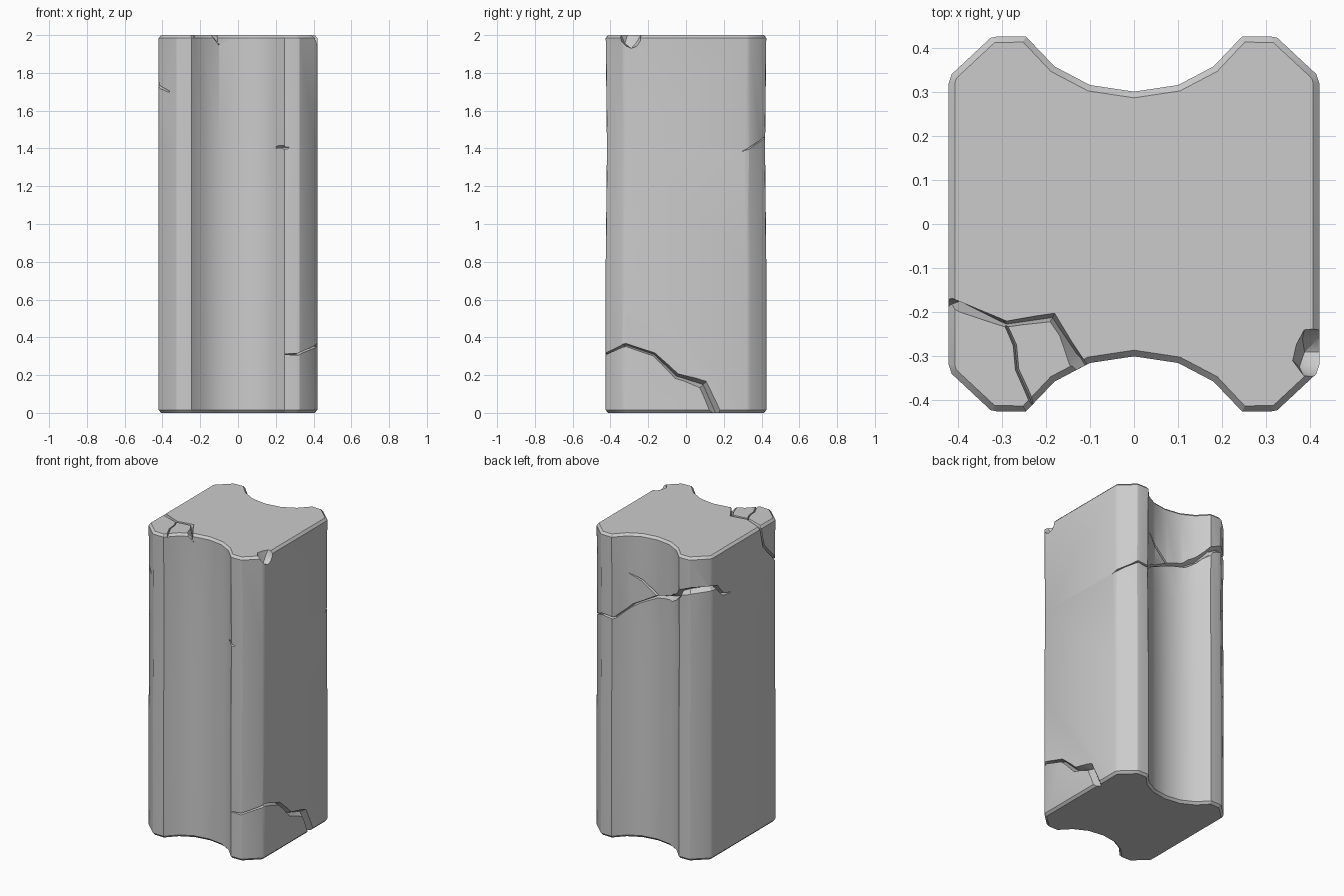
import bpy, bmesh, random
from mathutils import Vector

if "Cube" in bpy.data.objects:
    bpy.data.objects.remove(bpy.data.objects["Cube"])

random.seed(4)

# Quarter outline of the column, mirrored to the full fluted section
quarter = [(0.42, 0.32), (0.413, 0.34), (0.325, 0.422), (0.31, 0.425),
           (0.245, 0.425), (0.18, 0.357), (0.10, 0.315)]
half = quarter + [(0, 0.30)] + [(-x, y) for x, y in reversed(quarter)]
outline = half + [(-x, -y) for x, y in half]


def make_object(name, bm):
    bmesh.ops.recalc_face_normals(bm, faces=bm.faces)
    me = bpy.data.meshes.new(name)
    bm.to_mesh(me)
    bm.free()
    ob = bpy.data.objects.new(name, me)
    bpy.context.collection.objects.link(ob)
    return ob


def loft(name, rings):
    bm = bmesh.new()
    rows = [[bm.verts.new(p) for p in r] for r in rings]
    n = len(rows[0])
    for a, b in zip(rows, rows[1:]):
        for i in range(n):
            j = (i + 1) % n
            bm.faces.new((a[i], a[j], b[j], b[i]))
    bm.faces.new(rows[0])
    bm.faces.new(rows[-1])
    return make_object(name, bm)


def inset(pts, d):
    out = []
    for i, p in enumerate(pts):
        a, c = Vector(pts[i - 1]), Vector(pts[(i + 1) % len(pts)])
        t = (c - a).normalized()
        out.append((p[0] - t.y * d, p[1] + t.x * d))
    return out


# Column body with bevelled ends and slightly worn faces
levels = [(0, 0.014, 1), (0.015, 0, 1), (0.8, 0, 1), (1.4, 0, 0.985), (1.985, 0, 1), (2, 0.014, 1)]
column = loft("stone_column", [[(x, y * s, z) for x, y in inset(outline, d)]
                               for z, d, s in levels])
cutters = []


# V-shaped crack following surface points: (point, outward normal, half width)
def crack(name, path, depth=0.035, lift=0.02):
    rings = []
    pts = [Vector(p) for p, n, w in path]
    for i, (p, n, w) in enumerate(path):
        n = Vector(n).normalized()
        t = pts[min(i + 1, len(pts) - 1)] - pts[max(i - 1, 0)]
        s = n.cross(t).normalized() * w * (depth + lift) / depth
        p = pts[i]
        rings.append([p + n * lift + s, p + n * lift - s, p - n * depth])
    cutters.append(loft(name, rings))


U, B, L, R, F = (0, 0, 1), (0, 1, 0), (-1, 0, 0), (1, 0, 0), (0, -1, 0)

# Crack over the top front-left corner and down the left side
crack("top_crack", [
    ((-0.36, -0.38, 1.70), (-1, -1, 0), 0.003),
    ((-0.42, -0.33, 1.73), (-1, -0.4, 0), 0.006),
    ((-0.42, -0.21, 1.86), L, 0.008),
    ((-0.42, -0.175, 2.0), (-1, 0, 1), 0.009),
    ((-0.29, -0.227, 2), U, 0.007),
    ((-0.185, -0.212, 2), U, 0.011),
    ((-0.13, -0.31, 2), (0, -0.5, 1), 0.016),
    ((-0.10, -0.32, 1.95), F, 0.003)])
crack("top_branch", [
    ((-0.295, -0.22, 2), U, 0.003), ((-0.27, -0.275, 2), U, 0.004),
    ((-0.265, -0.33, 2), U, 0.004), ((-0.225, -0.42, 2), U, 0.005)], 0.02)

# Long crack around the back
crack("back_crack", [
    ((0.42, 0.30, 1.385), R, 0.002),
    ((0.417, 0.335, 1.40), (1, 0.6, 0), 0.005),
    ((0.32, 0.423, 1.46), (0.5, 1, 0), 0.006),
    ((0.235, 0.415, 1.45), B, 0.007),
    ((0.15, 0.34, 1.53), B, 0.008),
    ((0.0, 0.30, 1.61), B, 0.009),
    ((-0.12, 0.32, 1.64), B, 0.015),
    ((-0.18, 0.357, 1.68), (0.5, 1, 0), 0.019),
    ((-0.25, 0.42, 1.75), B, 0.019),
    ((-0.32, 0.42, 1.78), (-0.4, 1, 0), 0.02),
    ((-0.417, 0.33, 1.79), (-1, 0.5, 0), 0.015),
    ((-0.42, 0.28, 1.78), L, 0.011),
    ((-0.42, 0.216, 1.71), L, 0.009),
    ((-0.42, 0.134, 1.69), L, 0.002)])
crack("back_branch", [
    ((0.0, 0.30, 1.62), B, 0.008), ((0.09, 0.313, 1.69), B, 0.007),
    ((0.17, 0.352, 1.74), B, 0.002)])

# Crack across the lower right corner
crack("lower_crack", [
    ((0.25, -0.425, 0.31), F, 0.002),
    ((0.315, -0.423, 0.31), (0.4, -1, 0), 0.005),
    ((0.417, -0.335, 0.355), (1, -0.6, 0), 0.007),
    ((0.42, -0.32, 0.36), R, 0.008),
    ((0.42, -0.17, 0.31), R, 0.009),
    ((0.42, -0.05, 0.195), R, 0.014),
    ((0.42, 0.09, 0.15), R, 0.024),
    ((0.42, 0.17, -0.03), R, 0.027)])

# Small nick in the front lip
crack("lip_nick", [((0.20, -0.372, 1.405), F, 0.004), ((0.245, -0.42, 1.405), F, 0.012),
                   ((0.27, -0.425, 1.405), F, 0.003)], 0.012)

# Chip broken from the top front-right corner
bm = bmesh.new()
bmesh.ops.create_icosphere(bm, subdivisions=2, radius=1)
for v in bm.verts:
    v.co *= random.uniform(0.8, 1.1)
    v.co = Vector((0.425 + v.co.x * 0.07, -0.29 + v.co.y * 0.065, 2.0 + v.co.z * 0.08))
cutters.append(make_object("corner_chip", bm))

# Carve everything, then discard the cutters
bpy.context.view_layer.objects.active = column
column.select_set(True)
for c in cutters:
    c.hide_render = True
    m = column.modifiers.new(c.name, 'BOOLEAN')
    m.operation = 'DIFFERENCE'
    m.solver = 'EXACT'
    m.use_self = True
    m.object = c
    bpy.ops.object.modifier_apply(modifier=m.name)
for c in cutters:
    bpy.data.objects.remove(c)
bpy.ops.object.shade_smooth_by_angle(angle=0.52)
